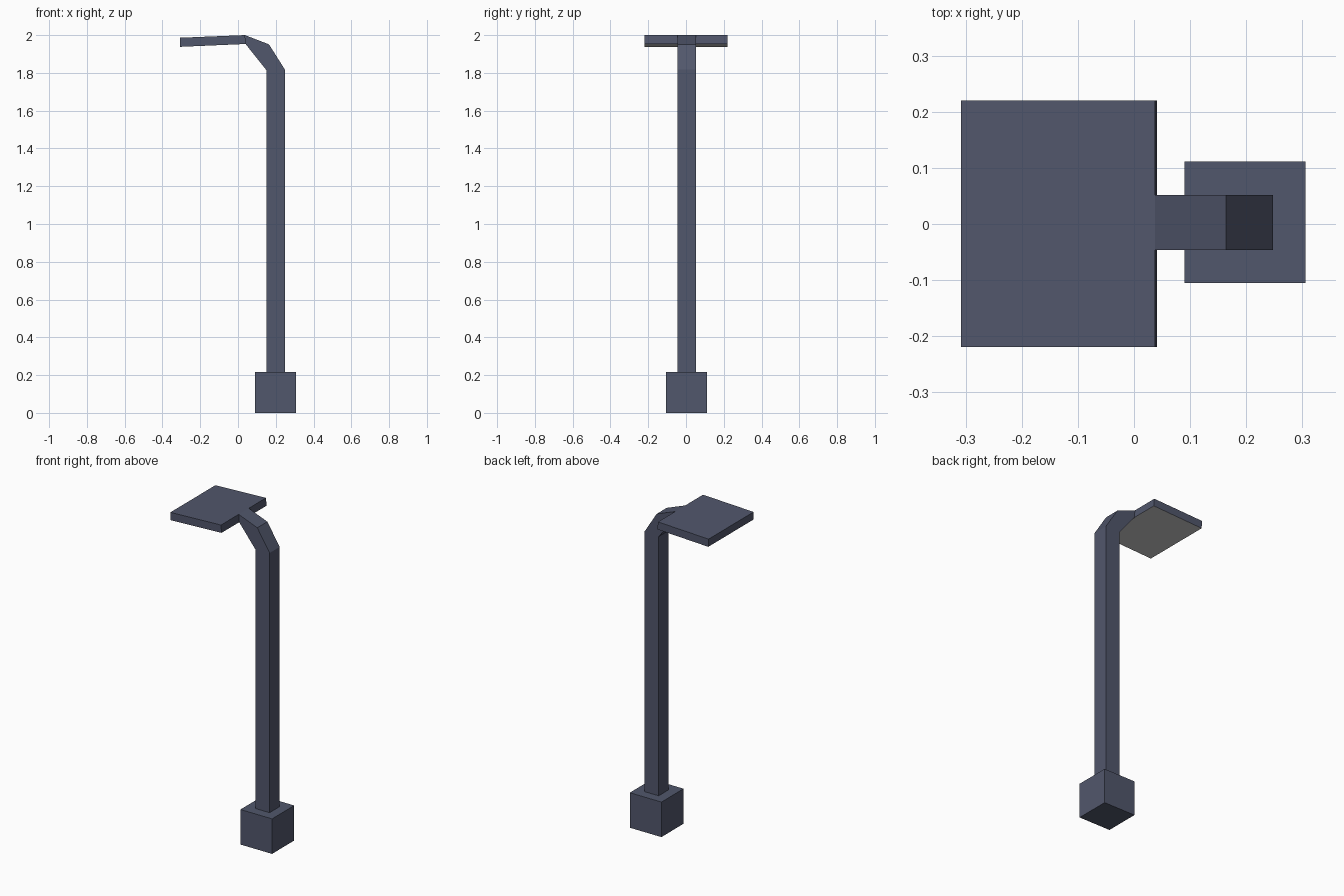
import bpy

if "Cube" in bpy.data.objects:
    bpy.data.objects.remove(bpy.data.objects["Cube"])


def material(name, color):
    mat = bpy.data.materials.new(name)
    mat.diffuse_color = (*color, 1)
    mat.use_nodes = True
    mat.node_tree.nodes["Principled BSDF"].inputs["Base Color"].default_value = mat.diffuse_color
    return mat


metal = material("dark_metal", (0.083, 0.095, 0.15))
lamp = material("lamp_panel", (0.6, 0.6, 0.6))


def extrude_profile(name, points, y0, y1):
    """Solid from an x-z outline (anticlockwise seen from the front), spanning y0 to y1."""
    n = len(points)
    verts = [(x, y, z) for y in (y0, y1) for x, z in points]
    faces = [tuple(range(n)), tuple(reversed(range(n, 2 * n)))]
    faces += [(i, i + n, (i + 1) % n + n, (i + 1) % n) for i in range(n)]
    mesh = bpy.data.meshes.new(name)
    mesh.from_pydata(verts, [], faces)
    mesh.materials.append(metal)
    obj = bpy.data.objects.new(name, mesh)
    bpy.context.collection.objects.link(obj)
    return obj


# Square footing
extrude_profile("base", [(0.09, 0), (0.306, 0), (0.306, 0.216), (0.09, 0.216)],
                -0.105, 0.111)

# Post with the bent, tapering arm
extrude_profile("post", [(0.15, 0.216), (0.248, 0.216), (0.248, 1.818), (0.164, 1.951),
                         (0.037, 2.0), (0.04, 1.953), (0.15, 1.815)],
                -0.046, 0.052)

# Slightly tilted lamp head with a pale panel underneath
head = extrude_profile("lamp_head", [(-0.306, 1.938), (0.041, 1.953), (0.037, 2.0),
                                     (-0.308, 1.986)], -0.219, 0.22)
head.data.materials.append(lamp)
head.data.polygons[2].material_index = 1
